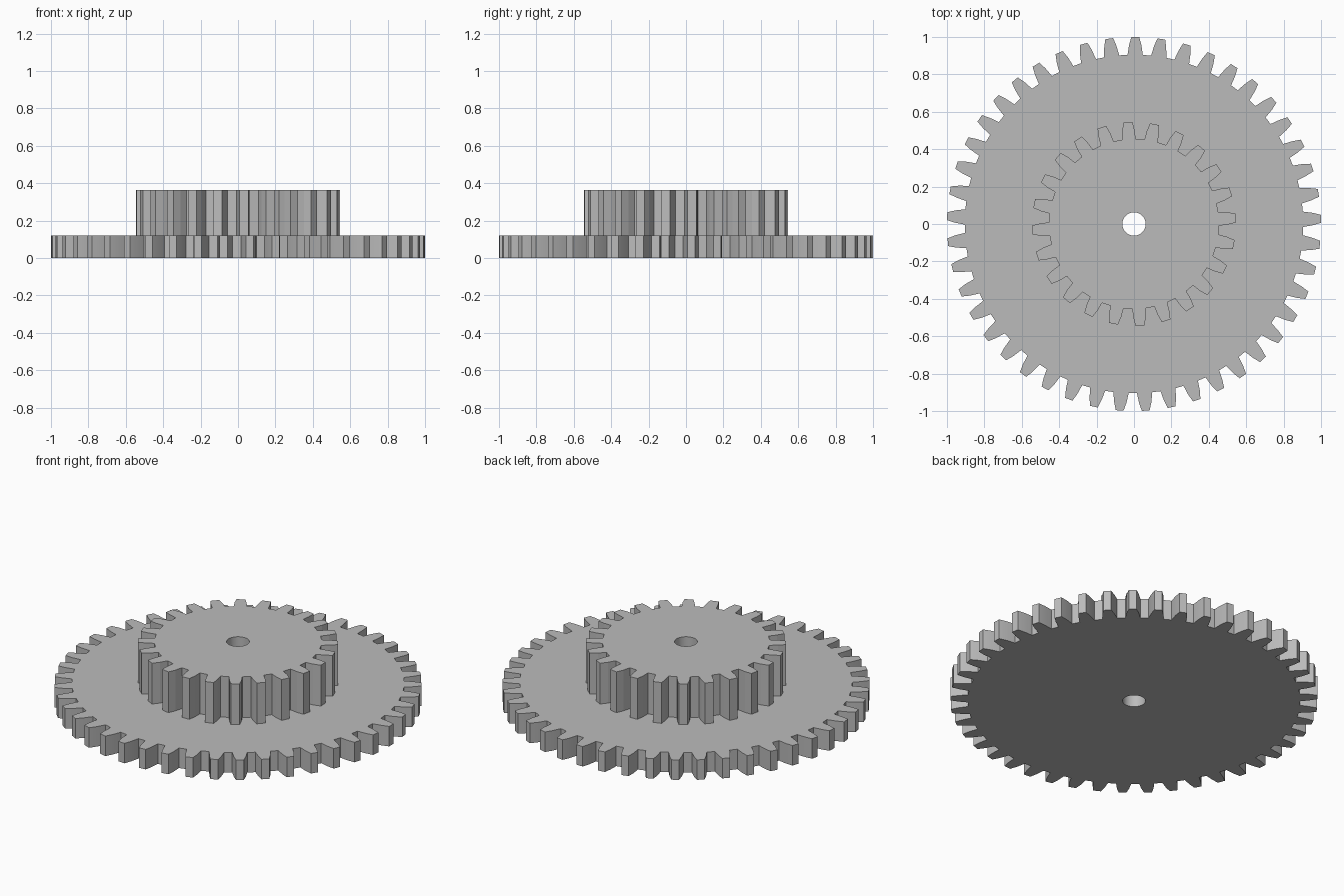
import bpy, bmesh, math

cube = bpy.data.objects.get("Cube")
if cube:
    bpy.data.objects.remove(cube, do_unlink=True)

grey = bpy.data.materials.new("plain grey")
grey.use_nodes = True
grey.diffuse_color = (0.5, 0.5, 0.5, 1)
grey.node_tree.nodes["Principled BSDF"].inputs["Base Color"].default_value = (0.5, 0.5, 0.5, 1)

BORE = 0.062


def gear(name, teeth, flank, z0, z1, phase):
    """Spur gear with a bore; flank lists (radius, half tooth width) from root to tip."""
    profile = []
    for i in range(teeth):
        mid = math.radians(phase) + math.tau * i / teeth
        profile += [(r, mid - w / r) for r, w in flank]
        profile += [(r, mid + w / r) for r, w in reversed(flank)]

    bm = bmesh.new()

    def ring(z, bore):
        return [bm.verts.new(((BORE if bore else r) * math.cos(a),
                              (BORE if bore else r) * math.sin(a), z))
                for r, a in profile]

    # Section loops: outer bottom, outer top, bore top, bore bottom
    loops = [ring(z0, False), ring(z1, False), ring(z1, True), ring(z0, True)]
    n = len(profile)
    for k, low in enumerate(loops):
        high = loops[(k + 1) % 4]
        for i in range(n):
            j = (i + 1) % n
            bm.faces.new((low[i], low[j], high[j], high[i]))
    bmesh.ops.recalc_face_normals(bm, faces=bm.faces)

    mesh = bpy.data.meshes.new(name)
    bm.to_mesh(mesh)
    bm.free()
    mesh.materials.append(grey)
    obj = bpy.data.objects.new(name, mesh)
    bpy.context.collection.objects.link(obj)
    bpy.ops.object.select_all(action="DESELECT")
    obj.select_set(True)
    bpy.context.view_layer.objects.active = obj
    bpy.ops.object.shade_smooth_by_angle(angle=math.radians(8))
    return obj


# Wide thin gear below, narrow tall gear above
gear("large_gear", 45, [(0.905, 0.041), (0.957, 0.033), (1.0, 0.021)], 0, 0.12, 89.6)
gear("small_gear", 24, [(0.455, 0.036), (0.502, 0.033), (0.545, 0.024)], 0.12, 0.365, 93.4)
